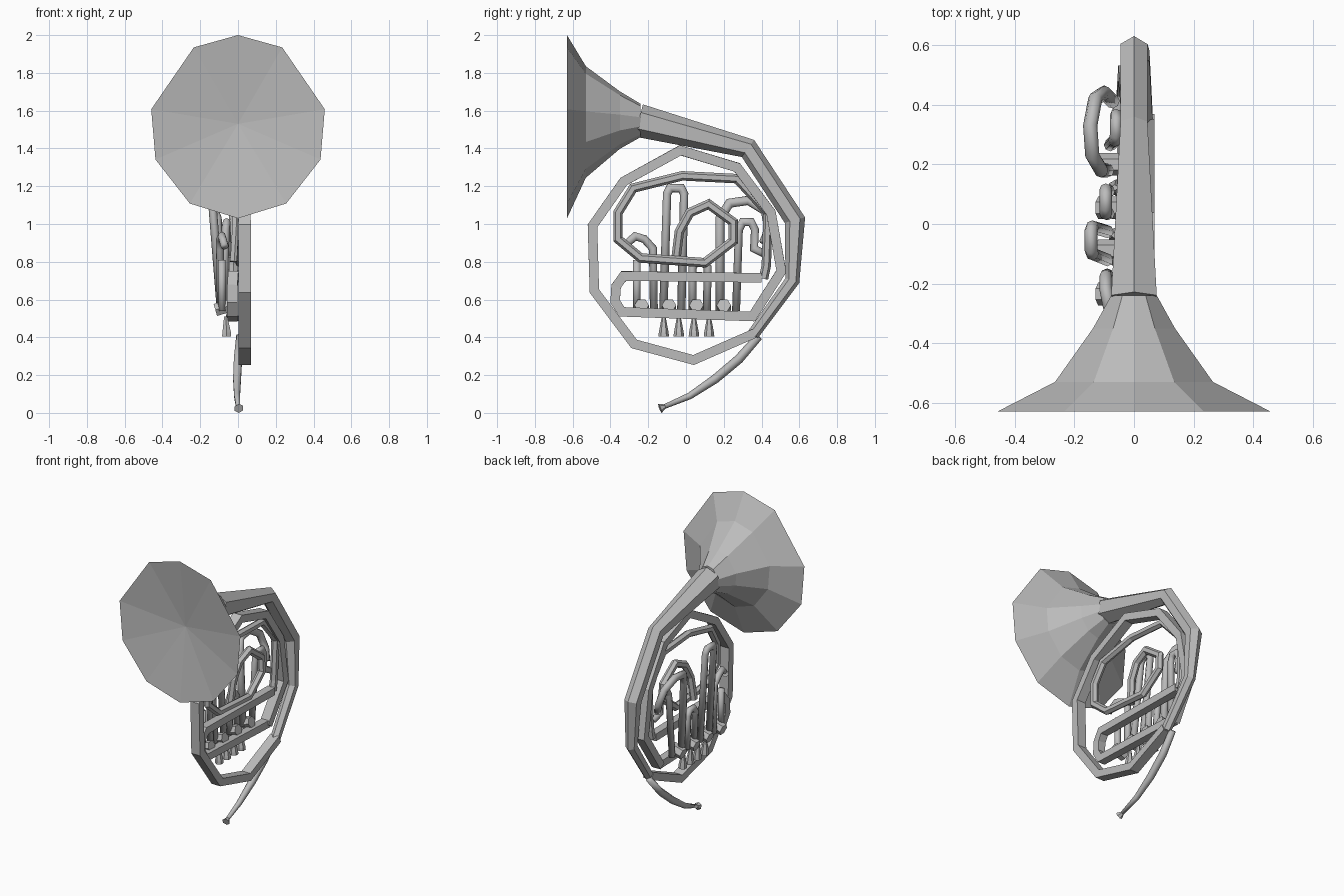
import bpy
import bmesh
from math import sin, cos, pi, radians, sqrt
from mathutils import Vector

default_cube = bpy.data.objects.get("Cube")
if default_cube:
    bpy.data.objects.remove(default_cube, do_unlink=True)

# One plain metal colour for the whole instrument
metal = bpy.data.materials.new("silver_grey_metal")
metal.use_nodes = True
GREY = (0.5, 0.5, 0.5, 1.0)
metal.diffuse_color = GREY
metal.node_tree.nodes["Principled BSDF"].inputs["Base Color"].default_value = GREY


def finish(bm, name, smooth=False):
    """Turn a bmesh into a named, coloured object."""
    bmesh.ops.recalc_face_normals(bm, faces=bm.faces)
    mesh = bpy.data.meshes.new(name)
    bm.to_mesh(mesh)
    bm.free()
    mesh.materials.append(metal)
    for polygon in mesh.polygons:
        polygon.use_smooth = smooth
    obj = bpy.data.objects.new(name, mesh)
    bpy.context.collection.objects.link(obj)
    return obj


def skin(bm, rings, cap_start=True, cap_end=True):
    """Bridge successive rings of vertices, closing the ends if asked."""
    count = len(rings[0])
    for lower, upper in zip(rings, rings[1:]):
        for i in range(count):
            j = (i + 1) % count
            bm.faces.new((lower[i], lower[j], upper[j], upper[i]))
    if cap_start:
        bm.faces.new(rings[0])
    if cap_end:
        bm.faces.new(rings[-1])


def tube(name, path, radius=None, sides=4, side_depth=None, smooth=False):
    """Mitred tube along (x, y, z) points, or (x, y, z, radius) when tapered."""
    points = [Vector(p[:3]) for p in path]
    square = sides == 4
    corner = sqrt(2) if square else 1.0
    turn = 0.5 if square else 0.0
    bm = bmesh.new()
    rings = []
    last = len(points) - 1
    for k, point in enumerate(points):
        before = (point - points[max(k - 1, 0)]).normalized()
        after = (points[min(k + 1, last)] - point).normalized()
        tangent = (before + after).normalized()
        miter = 1.0 / max(0.7, tangent.dot(after if k < last else before))
        normal = tangent.cross(Vector((1, 0, 0))).normalized()
        across = normal.cross(tangent).normalized()
        size = radius or path[k][3]
        depth = side_depth or size
        ring = []
        for i in range(sides):
            angle = 2 * pi * (i + turn) / sides
            offset = normal * (cos(angle) * size * miter) + across * (sin(angle) * depth)
            ring.append(bm.verts.new(point + offset * corner))
        rings.append(ring)
    skin(bm, rings)
    return finish(bm, name, smooth)


# Flared bell with ten uneven sides and a shallow dished mouth
half_angles = [0, 30, 79, 111, 147, 180]
bell_angles = half_angles + [360 - a for a in reversed(half_angles[1:-1])]
bell_sections = [  # y, centre z, half width, half height
    (-0.63, 1.515, 0.468, 0.485),
    (-0.53, 1.54, 0.27, 0.295),
    (-0.35, 1.55, 0.14, 0.152),
    (-0.24, 1.548, 0.078, 0.088),
]
bm = bmesh.new()
bell_rings = [
    [bm.verts.new((w * sin(radians(a)), y, z + h * cos(radians(a)))) for a in bell_angles]
    for y, z, w, h in bell_sections
]
skin(bm, bell_rings, cap_start=False)
mouth = bm.verts.new((0, -0.57, 1.53))
rim = bell_rings[0]
for i, vert in enumerate(rim):
    bm.faces.new((mouth, vert, rim[(i + 1) % len(rim)]))
finish(bm, "bell")

# Tapering pipe that sweeps from the bell round the back
tube("bell_tail", [
    (0, -0.25, 1.548, 0.088),
    (0, 0.328, 1.4, 0.052),
    (0, 0.577, 1.02, 0.053),
    (0.02, 0.563, 0.7, 0.037),
    (0.035, 0.355, 0.415, 0.032),
], sides=6)

# Large outer ring of square pipe
tube("outer_ring", [
    (0.035, 0.36, 0.42),
    (0.035, 0.04, 0.28),
    (0.035, -0.275, 0.365),
    (0.035, -0.485, 0.645),
    (0.035, -0.495, 0.99),
    (0.03, -0.33, 1.225),
    (0.02, -0.03, 1.39),
    (0, 0.27, 1.3),
    (-0.015, 0.45, 1.06),
    (-0.02, 0.505, 0.75),
    (-0.03, 0.345, 0.5),
], 0.025, side_depth=0.033)

# Main slide: two long pipes joined by a bend at the front
tube("main_slide", [
    (-0.03, 0.36, 0.51),
    (-0.03, -0.34, 0.535),
    (-0.03, -0.375, 0.59),
    (-0.03, -0.37, 0.67),
    (-0.025, -0.33, 0.725),
    (-0.025, 0.4, 0.715),
], 0.025, side_depth=0.027)

# Inner loop that rises, circles and curls into the centre
tube("inner_loop", [
    (-0.025, 0.41, 0.71),
    (-0.025, 0.425, 0.78),
    (-0.02, 0.435, 1.06),
    (-0.01, 0.27, 1.24),
    (0, -0.02, 1.255),
    (0.015, -0.28, 1.19),
    (0.02, -0.36, 1.06),
    (0.02, -0.36, 0.92),
    (0.015, -0.24, 0.82),
    (0.01, 0.1, 0.795),
    (0.005, 0.25, 0.91),
    (0, 0.25, 1.01),
    (0, 0.12, 1.105),
    (-0.005, 0.02, 1.06),
    (-0.01, -0.035, 0.96),
    (-0.02, -0.055, 0.8),
], 0.025, sides=6)

# Round valve crooks, leaning outward towards the top
FOOT = 0.54
tube("rear_tall_crook", [
    (-0.09, 0.18, FOOT),
    (-0.11, 0.18, 1.03),
    (-0.14, 0.23, 1.11),
    (-0.147, 0.33, 1.125),
    (-0.13, 0.42, 1.07),
    (-0.1, 0.44, 0.97),
    (-0.07, 0.41, 0.9),
], 0.024, sides=8, smooth=True)
tube("rear_short_crook", [
    (-0.08, 0.265, FOOT),
    (-0.065, 0.28, 0.97),
    (-0.06, 0.3, 1.01),
    (-0.06, 0.345, 1.01),
    (-0.06, 0.365, 0.97),
    (-0.055, 0.36, 0.87),
    (-0.045, 0.42, 0.84),
], 0.021, sides=8, smooth=True)
tube("centre_tall_crook", [
    (-0.09, -0.12, FOOT),
    (-0.14, -0.1, 1.16),
    (-0.145, -0.085, 1.19),
    (-0.145, -0.025, 1.19),
    (-0.14, -0.01, 1.16),
    (-0.09, -0.025, FOOT),
], 0.022, sides=8, smooth=True)
tube("centre_short_crook", [
    (-0.085, 0.035, FOOT),
    (-0.095, 0.035, 0.77),
    (-0.095, 0.055, 0.8),
    (-0.095, 0.095, 0.8),
    (-0.095, 0.115, 0.77),
    (-0.085, 0.11, FOOT),
], 0.021, sides=8, smooth=True)
tube("front_crook", [
    (-0.09, -0.17, FOOT),
    (-0.095, -0.175, 0.87),
    (-0.095, -0.22, 0.92),
    (-0.085, -0.27, 0.935),
    (-0.07, -0.33, 0.88),
], 0.021, sides=8, smooth=True)
tube("front_valve_pipe", [(-0.085, -0.26, FOOT), (-0.085, -0.26, 0.81)],
     0.02, sides=8, smooth=True)

# Four rotary valves lying sideways, with a flared key below each
for i in range(4):
    valve_y = -0.235 + i * 0.145
    tube("valve_%d" % (i + 1), [(-0.12, valve_y, 0.545), (-0.035, valve_y, 0.57)],
         0.038, sides=6)
    key_y = -0.118 + i * 0.08
    tube("key_%d" % (i + 1), [
        (-0.06, key_y, 0.405, 0.028),
        (-0.06, key_y, 0.425, 0.026),
        (-0.065, key_y, 0.51, 0.01),
    ], sides=6)

# Thin mouth pipe ending in a small cup
tube("mouth_pipe", [
    (0.01, 0.385, 0.405, 0.022),
    (0, 0.28, 0.285, 0.025),
    (-0.005, 0.155, 0.18, 0.024),
    (-0.005, 0.02, 0.09, 0.018),
    (0, -0.115, 0.033, 0.012),
], sides=6, smooth=True)
tube("mouthpiece", [
    (0, -0.11, 0.035, 0.011),
    (0.005, -0.138, 0.024, 0.026),
], sides=6)
